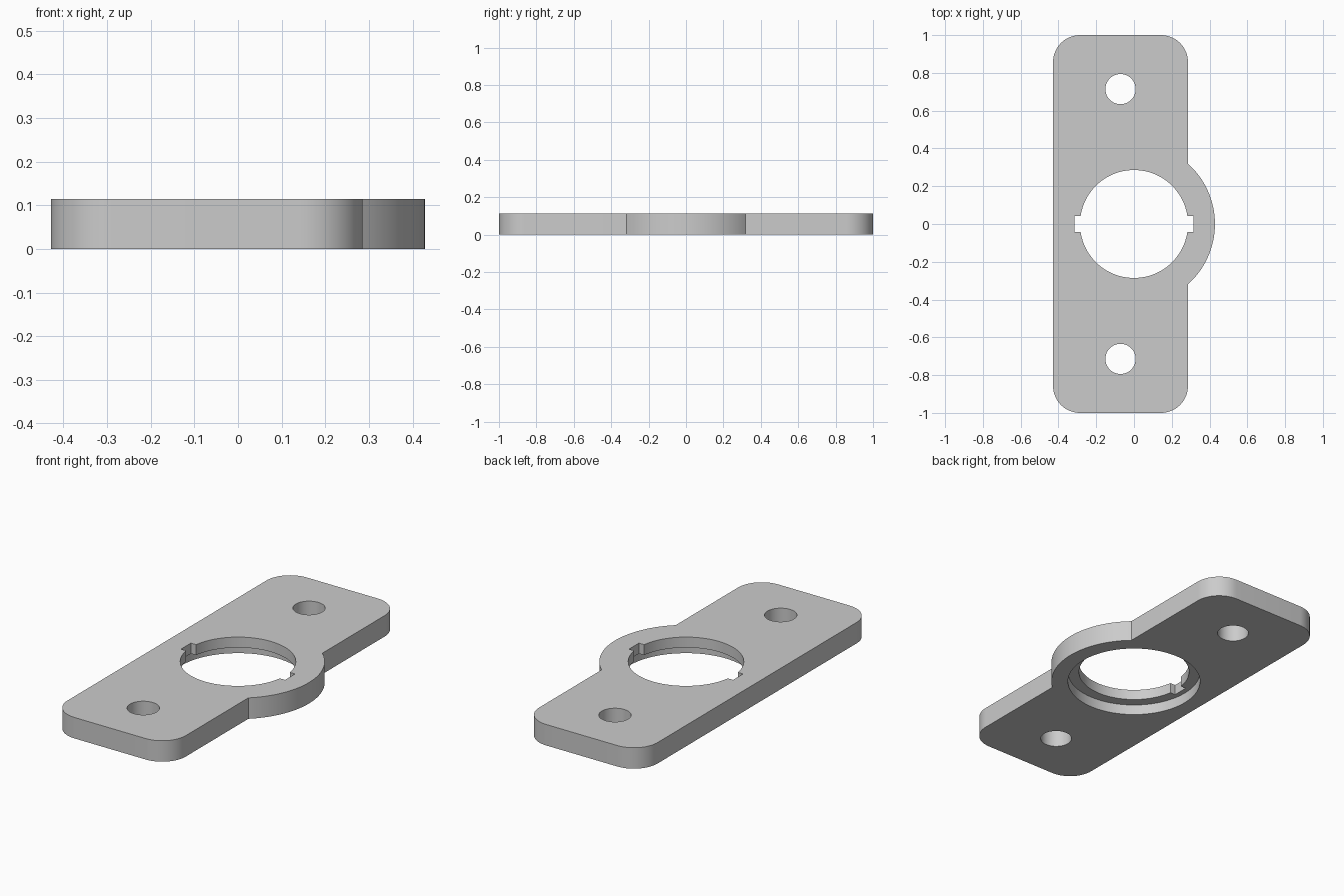
import bpy, bmesh
from math import cos, sin, acos, pi, radians

cube = bpy.data.objects.get("Cube")
if cube:
    bpy.data.objects.remove(cube, do_unlink=True)

U = 2 / 70               # one design unit; the plate is 70 units long
THICK, LIP = 4, 2        # plate thickness, lip left above the counterbore
LEFT, RIGHT, HALF = -15, 10, 35
CORNER, BULGE = 5, 15


def arc(cx, cy, r, a0, a1, n):
    return [(cx + r * cos(a0 + (a1 - a0) * i / n),
             cy + r * sin(a0 + (a1 - a0) * i / n)) for i in range(n + 1)]


def circle(cx, cy, r, n=96):
    return arc(cx, cy, r, 0, 2 * pi, n)[:-1]


def prism(name, outline, z0, z1):
    """Extrude a closed counter-clockwise outline from z0 to z1."""
    bm = bmesh.new()
    base = bm.faces.new([bm.verts.new((x * U, y * U, z0 * U)) for x, y in outline])
    top = bmesh.ops.extrude_face_region(bm, geom=[base])["geom"]
    verts = [v for v in top if isinstance(v, bmesh.types.BMVert)]
    bmesh.ops.translate(bm, verts=verts, vec=(0, 0, (z1 - z0) * U))
    bmesh.ops.recalc_face_normals(bm, faces=bm.faces)
    mesh = bpy.data.meshes.new(name)
    bm.to_mesh(mesh)
    bm.free()
    obj = bpy.data.objects.new(name, mesh)
    bpy.context.collection.objects.link(obj)
    return obj


# Plate outline: rounded rectangle with a round bulge on its left side
swing = acos(RIGHT / BULGE)
outline = arc(0, 0, BULGE, -swing, swing, 40)
corners = [(RIGHT - CORNER, HALF - CORNER), (LEFT + CORNER, HALF - CORNER),
           (LEFT + CORNER, CORNER - HALF), (RIGHT - CORNER, CORNER - HALF)]
for i, (cx, cy) in enumerate(corners):
    outline += arc(cx, cy, CORNER, i * pi / 2, (i + 1) * pi / 2, 16)
plate = prism("mounting_plate", outline, 0, THICK)

# Main bore with a square key notch on each side
BORE, KEY_X, KEY_Y = 10, 11, 1.5
gap = acos((BORE ** 2 - KEY_Y ** 2) ** 0.5 / BORE)
bore = arc(0, 0, BORE, gap, pi - gap, 48) + [(-KEY_X, KEY_Y), (-KEY_X, -KEY_Y)]
bore += arc(0, 0, BORE, pi + gap, 2 * pi - gap, 48) + [(KEY_X, -KEY_Y), (KEY_X, KEY_Y)]

cutters = [prism("counterbore_cutter", circle(0, 0, 12), -1, THICK - LIP),
           prism("bore_cutter", bore, -1, THICK + 1)]
for side in (-1, 1):
    cutters.append(prism("screw_hole_cutter", circle((LEFT + RIGHT) / 2, side * 25, 2.8, 48),
                         -1, THICK + 1))

# Cut the openings, then keep only the finished plate
for cutter in cutters:
    cutter.hide_render = True
    mod = plate.modifiers.new(cutter.name, "BOOLEAN")
    mod.operation = "DIFFERENCE"
    mod.solver = "EXACT"
    mod.object = cutter
bpy.context.view_layer.update()
cut = bpy.data.meshes.new_from_object(plate.evaluated_get(bpy.context.evaluated_depsgraph_get()))
plate.modifiers.clear()
plate.data = cut
for cutter in cutters:
    bpy.data.objects.remove(cutter, do_unlink=True)

# Single grey finish
grey = bpy.data.materials.new("plain grey")
grey.use_nodes = True
colour = (0.6, 0.6, 0.6, 1)
grey.diffuse_color = colour
grey.node_tree.nodes["Principled BSDF"].inputs["Base Color"].default_value = colour
plate.data.materials.clear()
plate.data.materials.append(grey)

bpy.ops.object.select_all(action="DESELECT")
plate.select_set(True)
bpy.context.view_layer.objects.active = plate
bpy.ops.object.shade_smooth_by_angle(angle=radians(30))
